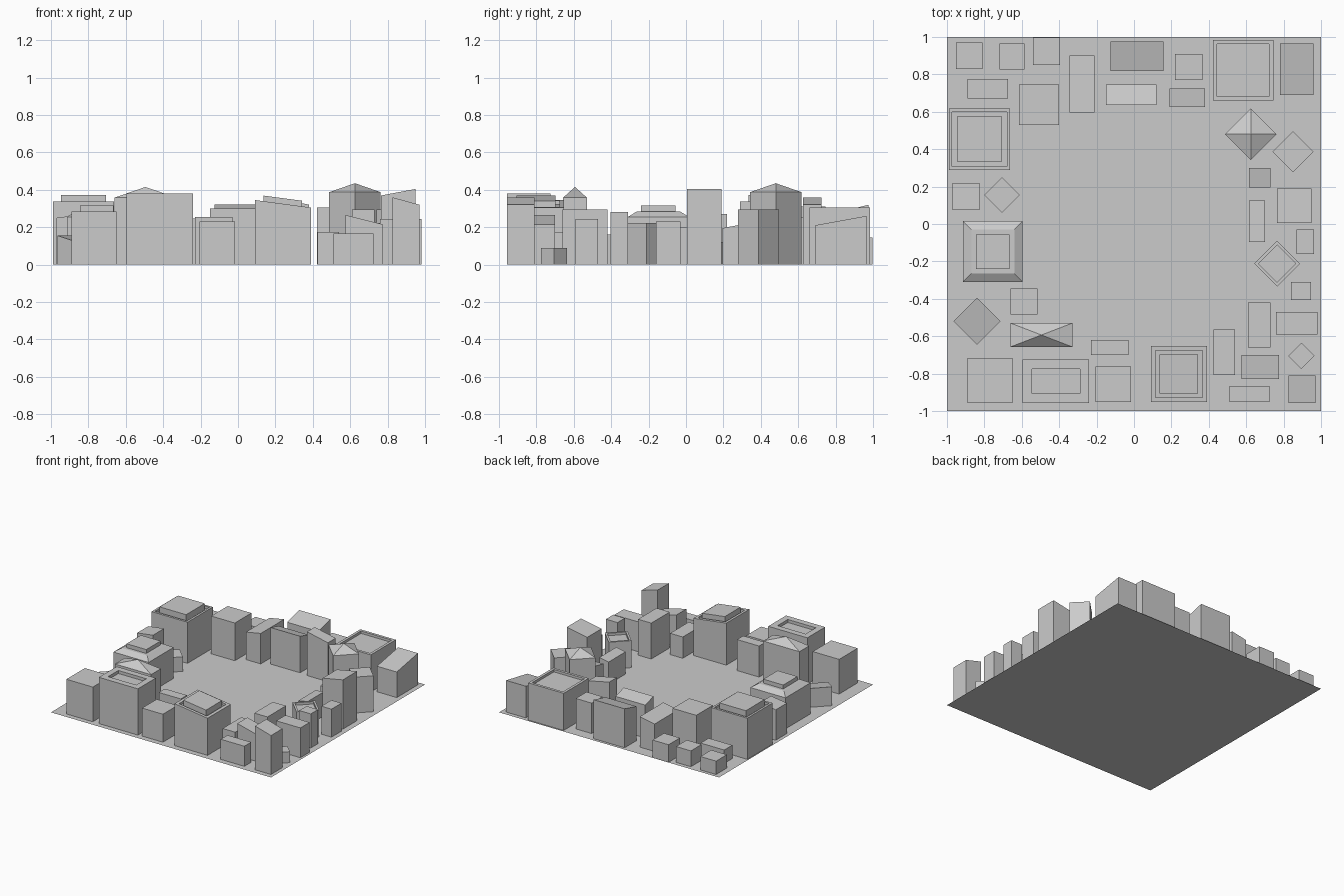
import bpy, bmesh, math
from mathutils import Matrix

if "Cube" in bpy.data.objects:
    bpy.data.objects.remove(bpy.data.objects["Cube"])


def mesh_object(name, bm, loc=(0, 0, 0), rot=0.0):
    mesh = bpy.data.meshes.new(name)
    bm.normal_update()
    bm.to_mesh(mesh)
    bm.free()
    ob = bpy.data.objects.new(name, mesh)
    ob.matrix_world = Matrix.Translation(loc) @ Matrix.Rotation(rot, 4, 'Z')
    bpy.context.collection.objects.link(ob)
    return ob


def building(name, cx, cy, w, d, rings, slope=(0, 0), apex=None, rot=0.0):
    """Stack of rectangular rings (inset, z), closed by a cap or an apex.
    slope = total roof rise across the local width and depth."""
    bm = bmesh.new()
    prev = None
    for inset, z in [(0, 0)] + rings:
        ring = []
        for u, v in ((-1, -1), (1, -1), (1, 1), (-1, 1)):
            x, y = u * (w / 2 - inset), v * (d / 2 - inset)
            lean = slope[0] * x / w + slope[1] * y / d if z > 0 else 0
            ring.append(bm.verts.new((x, y, z + lean)))
        if prev:
            for i in range(4):
                j = (i + 1) % 4
                bm.faces.new((prev[i], prev[j], ring[j], ring[i]))
        prev = ring
    if apex:
        tip = bm.verts.new((0, 0, apex))
        for i in range(4):
            bm.faces.new((prev[i], prev[(i + 1) % 4], tip))
    else:
        bm.faces.new(prev)
    return mesh_object(name, bm, (cx, cy, 0), rot)


def block(name, x0, x1, y0, y1, rings, slope=(0, 0), apex=None):
    return building(name, (x0 + x1) / 2, (y0 + y1) / 2, x1 - x0, y1 - y0, rings, slope, apex)


def diamond(name, cx, cy, r, rings, slope=(0, 0), apex=None):
    side = r * math.sqrt(2)
    return building(name, cx, cy, side, side, rings, slope, apex, math.pi / 4)


def recess(h, rim, depth=0.02):
    return [(0, h), (rim, h), (rim, h - depth)]


def penthouse(h, rim, inset, top, depth=0.02):
    return recess(h, rim, depth) + [(inset, h - depth), (inset, top)]


# ground slab
bm = bmesh.new()
bmesh.ops.create_grid(bm, x_segments=1, y_segments=1, size=1)
mesh_object("ground", bm)

# plain blocks: x0, x1, y0, y1, mean height, roof rise along x, roof rise along y
north = [
    (-.953, -.81, .83, .97, .11, 0, 0),
    (-.72, -.585, .825, .965, .13, 0, 0),
    (-.54, -.395, .85, .998, .145, 0, 0),
    (-.345, -.21, .595, .90, .238, .025, 0),
    (-.125, .157, .818, .975, .30, 0, .04),
    (-.15, .12, .635, .745, .285, 0, -.03),
    (.22, .365, .77, .91, .25, 0, 0),
    (.19, .38, .625, .725, .34, -.04, 0),
    (.78, .96, .69, .965, .235, 0, .05),
]
west = [
    (-.615, -.40, .53, .745, .31, 0, 0),
    (-.89, -.675, .67, .775, .11, 0, 0),
    (-.97, -.825, .075, .22, .26, .02, 0),
    (-.66, -.515, -.485, -.345, .16, 0, 0),
    (-.89, -.65, -.957, -.717, .285, 0, 0),
]
south = [
    (-.23, -.03, -.70, -.62, .255, 0, 0),
    (-.205, -.015, -.953, -.763, .23, 0, 0),
    (.425, .54, -.807, -.565, .175, 0, 0),
    (.51, .725, -.953, -.865, .165, 0, 0),
    (.575, .775, -.83, -.70, .24, -.05, 0),
    (.825, .97, -.957, -.81, .34, -.04, 0),
]
east = [
    (.61, .73, -.66, -.42, .295, 0, 0),
    (.76, .98, -.59, -.47, .245, 0, 0),
    (.84, .945, -.405, -.31, .28, 0, 0),
    (.87, .962, -.16, -.03, .23, 0, 0),
    (.615, .70, -.095, .125, .19, .015, 0),
    (.765, .95, .005, .19, .387, .035, 0),
    (.615, .73, .195, .30, .205, 0, .02),
]
for side, rows in (("north", north), ("west", west), ("south", south), ("east", east)):
    for i, (x0, x1, y0, y1, h, sx, sy) in enumerate(rows):
        block(f"{side}_block_{i + 1}", x0, x1, y0, y1, [(0, h)], (sx, sy))

# large buildings with sunken roofs
block("north_sunken_roof_building", .422, .745, .66, .985, recess(.305, .022))
block("south_sunken_roof_building", -.595, -.24, -.957, -.725, recess(.38, .05, .025))

# large buildings with parapet and rooftop box
block("west_rooftop_box_building", -.99, -.662, .29, .618, penthouse(.338, .018, .043, .372))
block("south_rooftop_box_building", .09, .39, -.952, -.652,
      penthouse(.325, .024, .047, .355), (-.04, 0))
block("west_sloped_edge_building", -.915, -.595, -.31, .015,
      [(0, .255), (.045, .283), (.07, .283), (.07, .315)])

# pitched roof building
block("south_hip_roof_building", -.66, -.33, -.657, -.53, [(0, .358)], apex=.415)

# diagonal buildings
diamond("west_diagonal_block", -.705, .155, .095, [(0, .12)])
diamond("west_diagonal_sloped_block", -.84, -.52, .125, [(0, .134)], (0, .042))
diamond("south_diagonal_block", .895, -.705, .07, [(0, .09)])
diamond("east_diagonal_sunken_roof_block", .765, -.212, .122, recess(.222, .016))
diamond("east_diagonal_block", .85, .387, .11, [(0, .295)])
diamond("east_pyramid_roof_block", .625, .48, .138, [(0, .387)], apex=.435)
